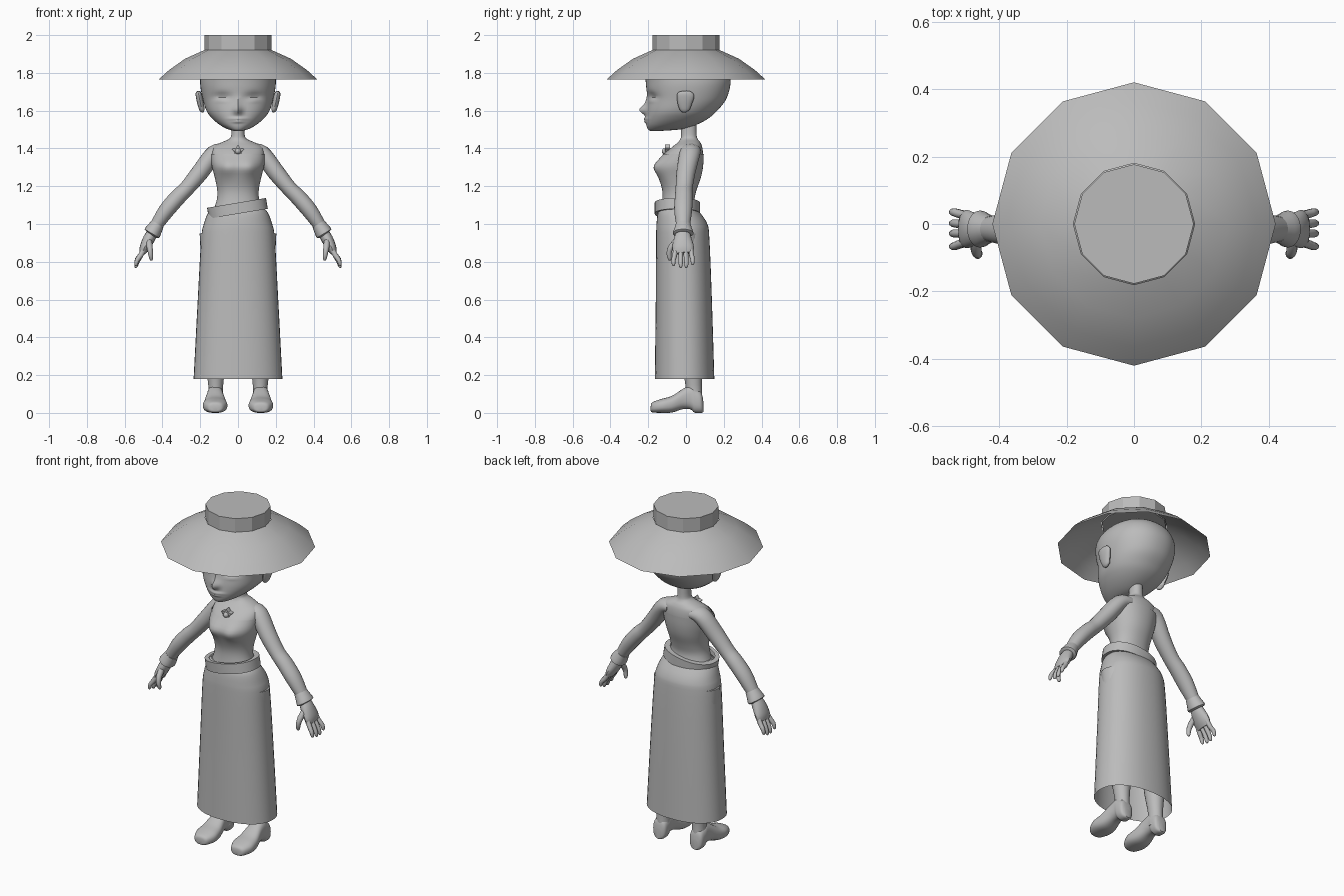
import bpy, bmesh, math
from mathutils import Vector, Matrix

grey = bpy.data.materials.new("plain_grey")
grey.diffuse_color = (0.5, 0.5, 0.5, 1)


def spline(rows, steps):
    """Smooth interpolation through rows of equal length."""
    if steps < 2:
        return [tuple(r) for r in rows]
    out = []
    for i in range(len(rows) - 1):
        p1, p2 = rows[i], rows[i + 1]
        p0, p3 = rows[max(i - 1, 0)], rows[min(i + 2, len(rows) - 1)]
        for s in range(steps):
            t = s / steps
            out.append(tuple(
                0.5 * (2 * b + (c - a) * t + (2 * a - 5 * b + 4 * c - d) * t * t
                       + (3 * b - a - 3 * c + d) * t ** 3)
                for a, b, c, d in zip(p0, p1, p2, p3)))
    return out + [tuple(rows[-1])]


def finish(name, rings, caps=(True, True), mirror=False, angle=40):
    """Join rings of points into one shaded object."""
    bm = bmesh.new()
    vr = [[bm.verts.new(p) for p in ring] for ring in rings]
    n = len(vr[0])
    for a, b in zip(vr, vr[1:]):
        for i in range(n):
            j = (i + 1) % n
            bm.faces.new((a[i], a[j], b[j], b[i]))
    if caps[0]:
        bm.faces.new(vr[0][::-1])
    if caps[1]:
        bm.faces.new(vr[-1])
    bmesh.ops.recalc_face_normals(bm, faces=bm.faces)
    me = bpy.data.meshes.new(name)
    bm.to_mesh(me)
    bm.free()
    ob = bpy.data.objects.new(name, me)
    bpy.context.collection.objects.link(ob)
    me.materials.append(grey)
    if mirror:
        ob.modifiers.new("mirror", 'MIRROR').use_mirror_merge = False
    bpy.ops.object.select_all(action='DESELECT')
    ob.select_set(True)
    bpy.context.view_layer.objects.active = ob
    bpy.ops.object.shade_smooth_by_angle(angle=math.radians(angle))
    return ob


def loft(name, rows, axis='z', cx=0, n=32, power=2.0, steps=4, bumps=(), **kw):
    """Rows are (position, half width, low side, high side)."""
    rings = []
    for t, h, lo, hi in spline(rows, steps):
        ring = []
        for i in range(n):
            a = 2 * math.pi * i / n
            c, s = math.cos(a), math.sin(a)
            x = cx + h * math.copysign(abs(c) ** (2 / power), c)
            v = (lo + hi) / 2 + (hi - lo) / 2 * math.copysign(abs(s) ** (2 / power), s)
            p = Vector((x, v, t)) if axis == 'z' else Vector((x, t, v))
            if s < 0:
                for bx, bz, sx, sz, amp in bumps:
                    g = math.exp(-((x - bx) / sx) ** 2 - ((t - bz) / sz) ** 2)
                    p.y += amp * g * min(1, -2 * s)
            ring.append(p)
        rings.append(ring)
    return finish(name, rings, **kw)


def tube(name, pts, n=16, steps=4, **kw):
    """Points are (x, y, z, thickness radius, y radius)."""
    pts = spline(pts, steps)
    pos = [Vector(p[:3]) for p in pts]
    rings = []
    for i, p in enumerate(pts):
        d = pos[min(i + 1, len(pos) - 1)] - pos[max(i - 1, 0)]
        u = Vector((0, 1, 0)).cross(d).normalized()
        v = d.normalized().cross(u)
        rings.append([pos[i] + u * p[3] * math.cos(2 * math.pi * k / n)
                      + v * p[4] * math.sin(2 * math.pi * k / n) for k in range(n)])
    return finish(name, rings, mirror=True, **kw)


# Hat: open twelve-sided brim and flat crown
loft("hat_brim", [(1.765, .42, -.42, .42), (1.815, .365, -.365, .365),
                  (1.875, .28, -.28, .28), (1.92, .18, -.18, .18)],
     n=12, steps=1, caps=(False, False), angle=50)
loft("hat_crown", [(1.915, .177, -.177, .177), (2.0, .177, -.177, .177)],
     n=12, steps=1, angle=25)

# Head with nose, eye sockets, eyelids, lips and chin
loft("head", [(1.493, .02, -.19, -.13), (1.502, .055, -.202, -.02),
              (1.525, .097, -.21, .055), (1.56, .138, -.211, .12),
              (1.60, .167, -.208, .165), (1.66, .186, -.203, .212),
              (1.74, .2, -.212, .235), (1.80, .193, -.212, .225),
              (1.85, .162, -.175, .19), (1.885, .105, -.115, .13),
              (1.9, .03, -.03, .04)],
     n=72, steps=7, power=2.15,
     bumps=[(0, 1.603, .02, .024, -.036), (0, 1.64, .016, .035, -.012),
            (0, 1.557, .04, .008, -.012), (0, 1.542, .03, .007, -.010),
            (.085, 1.672, .045, .022, .018), (-.085, 1.672, .045, .022, .018),
            (.085, 1.655, .03, .011, -.010), (-.085, 1.655, .03, .011, -.010)])

# Ears
tube("ears", [(.183, -.005, 1.595, .006, .008), (.19, -.007, 1.605, .014, .026),
              (.2, -.006, 1.645, .017, .04), (.207, -.002, 1.68, .017, .046),
              (.212, 0, 1.698, .012, .034), (.214, 0, 1.704, .004, .01)])

# Torso and neck, with the bodice as a slightly larger shell
body = [(1.04, .14, -.135, .065), (1.12, .11, -.122, .042), (1.18, .106, -.122, .052),
        (1.25, .12, -.14, .076), (1.31, .135, -.15, .087), (1.37, .14, -.115, .09),
        (1.41, .128, -.07, .085), (1.433, .085, -.042, .075), (1.45, .048, -.03, .062),
        (1.475, .035, -.026, .056), (1.56, .034, -.025, .055)]
bust = [(s * .06, 1.3, .05, .05, -.024) for s in (1, -1)]
loft("torso_and_neck", body, n=48, power=2.15, bumps=bust)
loft("bodice", [(z, h + .004, a - .004, b + .004) for z, h, a, b in body[:6]],
     n=48, power=2.15, bumps=bust, caps=(False, False))

# Brooch: five-pointed star with a round stone
loft("brooch_stone", [(-.128, .003, 1.382, 1.388), (-.122, .013, 1.372, 1.398),
                      (-.11, .016, 1.369, 1.401), (-.085, .016, 1.369, 1.401)],
     axis='y', n=12, steps=2)
star = [[Vector((r * math.sin(k * math.pi / 5), y, 1.387 + r * math.cos(k * math.pi / 5)))
         for k in range(10) for r in [(.034, .02)[k % 2]]] for y in (-.112, -.085)]
finish("brooch_star", star)

# Skirt, open at the hem
loft("skirt", [(.18, .235, -.165, .15), (.6, .213, -.16, .137), (.92, .195, -.158, .124),
               (1.0, .181, -.156, .113), (1.06, .158, -.148, .075),
               (1.09, .13, -.13, .05)],
     n=40, power=2.2, caps=(False, True))

# Belt, tilted up towards +x
belt = loft("belt", [(-.028, .14, -.105, .1), (-.029, .158, -.12, .12),
                     (.029, .158, -.12, .12), (.028, .13, -.1, .09)],
            n=40, power=2.2, steps=1, caps=(False, False))
belt.data.transform(Matrix.Translation((-.003, -.046, 1.083))
                    @ Matrix.Rotation(math.radians(-9.5), 4, 'Y'))

# Arms, glove cuffs and palms
tube("arms", [(.07, .025, 1.388, .035, .055), (.125, .02, 1.373, .045, .055),
              (.2, 0, 1.275, .046, .05), (.27, -.01, 1.19, .041, .045),
              (.32, -.012, 1.14, .043, .047), (.38, -.015, 1.07, .042, .047),
              (.44, -.015, .98, .032, .035), (.455, -.015, .95, .03, .035)], n=24)
tube("glove_cuffs", [(.425, -.015, 1.0, .036, .039), (.443, -.015, .972, .042, .048),
                     (.456, -.015, .95, .045, .055), (.46, -.015, .944, .03, .04)],
     n=20, steps=2)
tube("palms", [(.448, -.015, .962, .028, .034), (.472, -.017, .92, .031, .048),
               (.495, -.015, .875, .026, .057), (.507, -.013, .845, .016, .05)])

# Fingers and thumbs
for i, (y0, y1, drop) in enumerate([(-.053, -.066, .01), (-.028, -.028, 0),
                                    (-.002, .002, 0), (.024, .035, .015)]):
    tube(f"finger_{i + 1}", [(.49, y0, .88, .014, .013), (.515, (y0 + y1) / 2, .835, .014, .013),
                             (.533, y1, .80 + drop, .012, .012),
                             (.54, y1, .775 + drop, .009, .009),
                             (.54, y1, .768 + drop, .003, .003)], n=10, steps=2)
tube("thumbs", [(.472, -.04, .915, .016, .02), (.468, -.078, .88, .016, .016),
                (.463, -.09, .845, .013, .014), (.459, -.086, .815, .01, .01),
                (.458, -.085, .806, .003, .003)], n=10, steps=2)

# Legs and boots
loft("legs", [(.05, .042, .005, .088), (.12, .038, 0, .084), (.18, .043, -.008, .084),
              (.3, .055, -.03, .088), (.6, .068, -.065, .075), (.95, .085, -.09, .07)],
     cx=.118, n=24, mirror=True)
loft("boot_feet", [(-.187, .015, .012, .035), (-.178, .042, .003, .056),
                   (-.13, .064, 0, .074), (-.075, .06, .002, .09),
                   (-.015, .047, .02, .128), (.025, .043, .018, .145),
                   (.045, .044, .001, .135), (.08, .04, 0, .11), (.092, .02, .005, .06)],
     axis='y', cx=.121, n=28, power=2.5, mirror=True)
